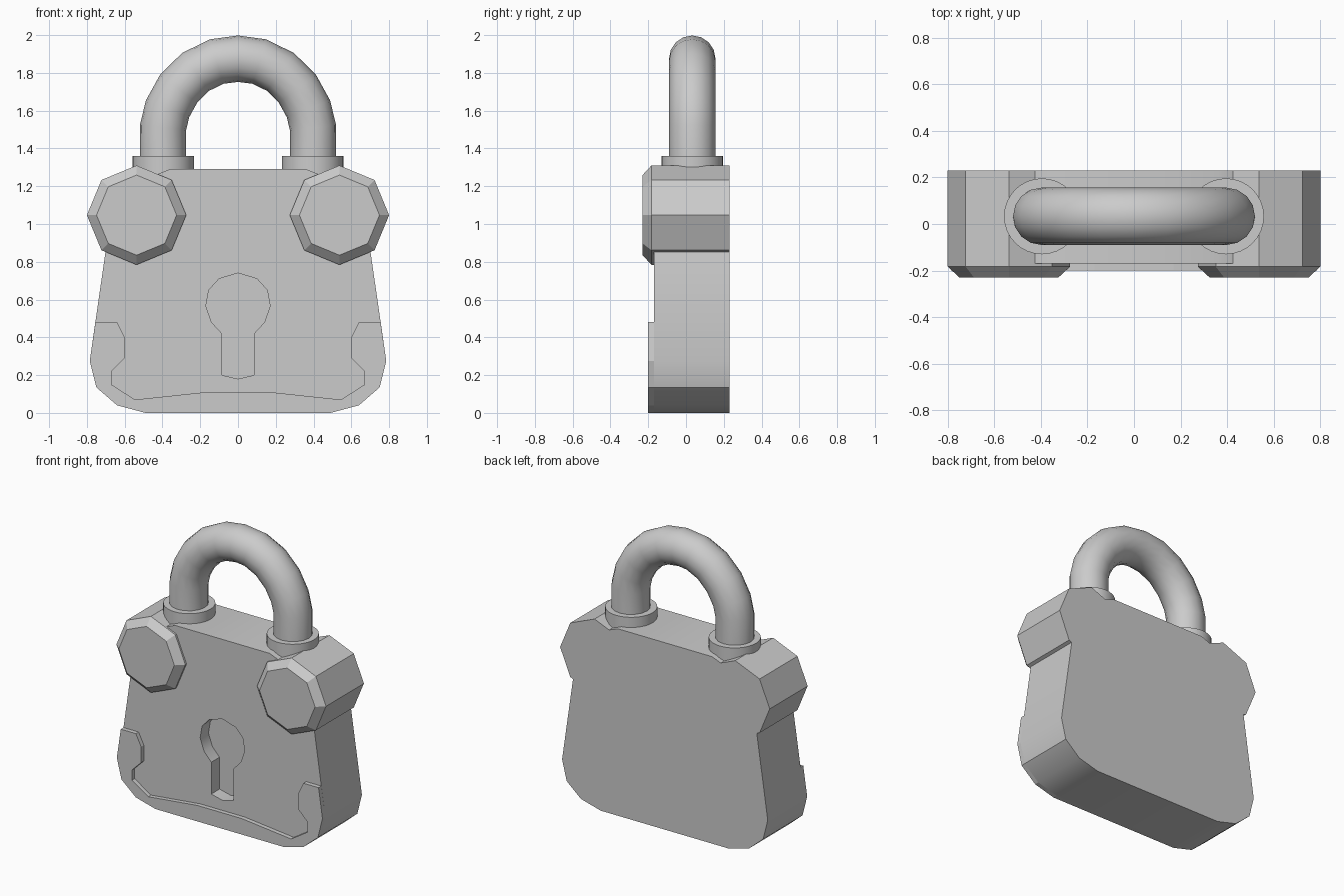
import bpy, bmesh, math

if "Cube" in bpy.data.objects:
    bpy.data.objects.remove(bpy.data.objects["Cube"])

BACK = 0.23
SHACKLE_Y = 0.033


def finish(bm, name):
    bmesh.ops.remove_doubles(bm, verts=bm.verts, dist=1e-5)
    bmesh.ops.recalc_face_normals(bm, faces=bm.faces)
    me = bpy.data.meshes.new(name)
    bm.to_mesh(me)
    bm.free()
    ob = bpy.data.objects.new(name, me)
    bpy.context.collection.objects.link(ob)
    return ob


def loft(name, rings):
    """Join closed rings of 3D points and cap both ends."""
    bm = bmesh.new()
    vs = [[bm.verts.new(p) for p in r] for r in rings]
    n = len(vs[0])
    for a, b in zip(vs, vs[1:]):
        for i in range(n):
            bm.faces.new((a[i], a[(i + 1) % n], b[(i + 1) % n], b[i]))
    bm.faces.new(vs[0])
    bm.faces.new(vs[-1])
    return finish(bm, name)


def extrude(name, outline, y0, y1):
    return loft(name, [[(x, y, z) for x, z in outline] for y in (y0, y1)])


def mirrored(half):
    """Complete a half outline (x >= 0) across x = 0."""
    return half + [(-x, z) for x, z in reversed(half) if x > 0]


def boolean(target, tool, operation):
    mod = target.modifiers.new("bool", 'BOOLEAN')
    mod.operation = operation
    mod.solver = 'EXACT'
    mod.object = tool
    bpy.context.view_layer.objects.active = target
    bpy.ops.object.modifier_apply(modifier=mod.name)
    bpy.data.objects.remove(tool)


def smooth(ob, angle=30):
    bpy.ops.object.select_all(action='DESELECT')
    ob.select_set(True)
    bpy.context.view_layer.objects.active = ob
    bpy.ops.object.shade_smooth_by_angle(angle=math.radians(angle))


# Lock body with rounded lower corners
lower = [(0.49, 0), (0.64, 0.04), (0.75, 0.135), (0.785, 0.275)]
body = extrude("lock_body", mirrored(
    lower + [(0.67, 1.07), (0.6, 1.17), (0.5, 1.235), (0.36, 1.29)]), -0.17, BACK)

# Keyhole recess
keyhole = extrude("keyhole_cutter", mirrored(
    [(0, 0.18), (0.085, 0.2), (0.085, 0.42), (0.14, 0.48), (0.17, 0.565),
     (0.155, 0.65), (0.10, 0.71), (0, 0.74)]), -0.3, -0.08)
boolean(body, keyhole, 'DIFFERENCE')


# Octagonal corner bosses with chamfered fronts, merged into the body
def octagon(cx, r, y):
    return [(cx + r * math.cos(k * math.pi / 4), y, 1.047 + r * math.sin(k * math.pi / 4))
            for k in range(8)]


for side in (-1, 1):
    cx = side * 0.537
    boss = loft("corner_boss", [octagon(cx, 0.212, -0.23),
                                octagon(cx, 0.263, -0.183), octagon(cx, 0.263, BACK)])
    boolean(body, boss, 'UNION')
smooth(body)

# Raised trim plate along the lower front
trim_half = lower + [(0.755, 0.48), (0.64, 0.48), (0.6, 0.4), (0.6, 0.29),
                     (0.67, 0.22), (0.67, 0.15), (0.545, 0.07), (0.17, 0.11)]
trim = extrude("lower_trim", mirrored(trim_half), -0.2, -0.165)

# Shackle collars
for side, label in ((-1, "left"), (1, "right")):
    bm = bmesh.new()
    bmesh.ops.create_cone(bm, cap_ends=True, segments=32, radius1=0.163,
                          radius2=0.163, depth=0.2)
    bmesh.ops.translate(bm, verts=bm.verts, vec=(side * 0.395, SHACKLE_Y, 1.26))
    smooth(finish(bm, label + "_collar"))

# Shackle: round tube swept along an arch
arch = mirrored([(0.397, 1.25), (0.397, 1.51), (0.373, 1.61), (0.315, 1.715),
                 (0.225, 1.805), (0.113, 1.86), (0, 1.875)])
curve = bpy.data.curves.new("shackle", 'CURVE')
curve.dimensions = '3D'
curve.bevel_depth = 0.123
curve.bevel_resolution = 6
curve.use_fill_caps = True
spline = curve.splines.new('POLY')
spline.points.add(len(arch) - 1)
for pt, (x, z) in zip(spline.points, arch):
    pt.co = (x, SHACKLE_Y, z, 1)
shackle = bpy.data.objects.new("shackle", curve)
bpy.context.collection.objects.link(shackle)
bpy.ops.object.select_all(action='DESELECT')
shackle.select_set(True)
bpy.context.view_layer.objects.active = shackle
bpy.ops.object.convert(target='MESH')
smooth(bpy.context.view_layer.objects.active)
